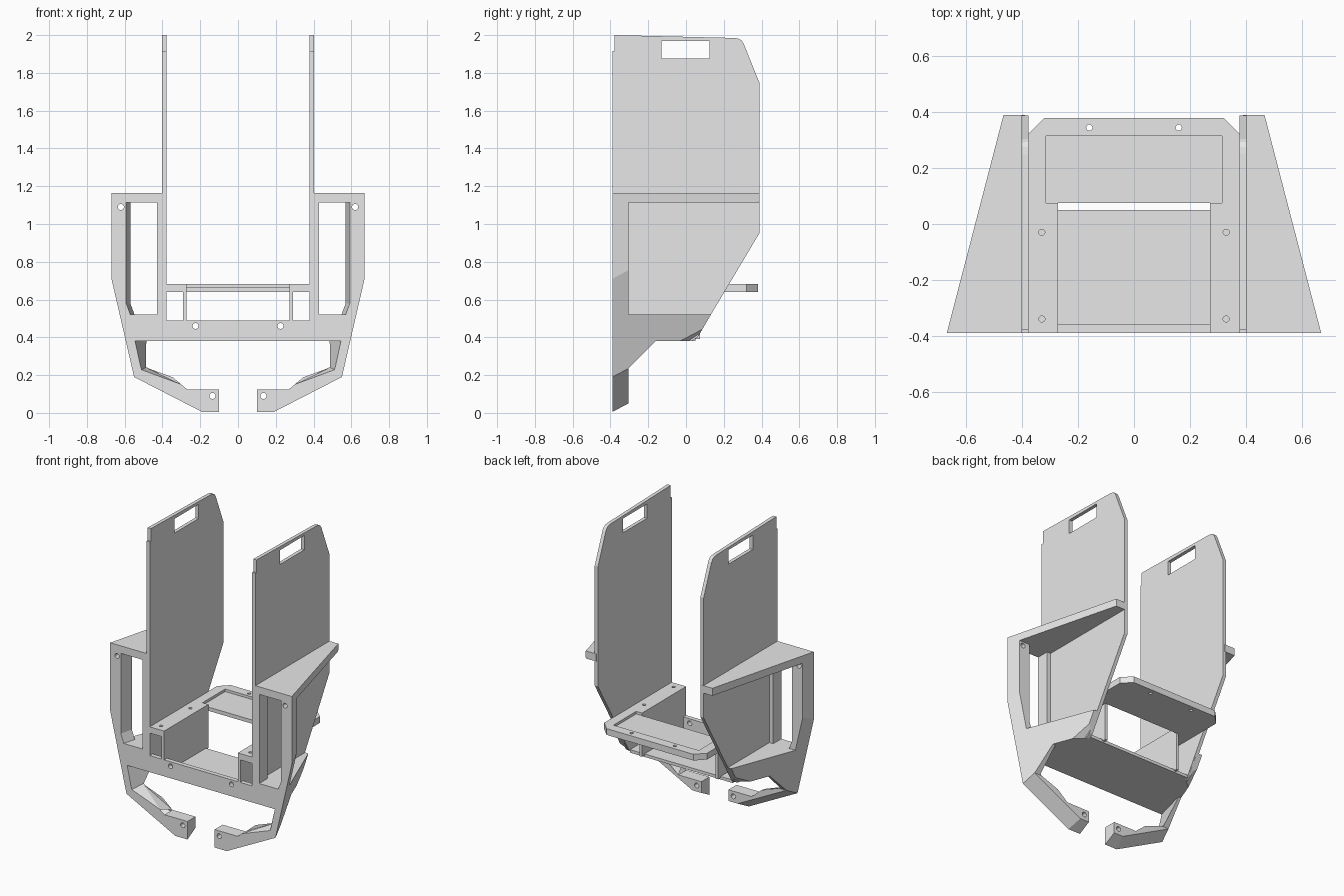
import bpy, bmesh, math
from mathutils import Matrix, Vector

if "Cube" in bpy.data.objects:
    bpy.data.objects.remove(bpy.data.objects["Cube"])

grey = bpy.data.materials.new("plain_grey")
grey.diffuse_color = (0.8, 0.8, 0.8, 1)
grey.use_nodes = True
grey.node_tree.nodes["Principled BSDF"].inputs["Base Color"].default_value = grey.diffuse_color


def new_object(name, bm):
    bmesh.ops.recalc_face_normals(bm, faces=bm.faces)
    me = bpy.data.meshes.new(name)
    bm.to_mesh(me)
    bm.free()
    me.materials.append(grey)
    ob = bpy.data.objects.new(name, me)
    bpy.context.collection.objects.link(ob)
    return ob


def loft(name, front, back):
    """Solid between two matching rings of 3D points."""
    bm = bmesh.new()
    a = [bm.verts.new(p) for p in front]
    b = [bm.verts.new(p) for p in back]
    n = len(a)
    bm.faces.new(a)
    bm.faces.new(b[::-1])
    for i in range(n):
        j = (i + 1) % n
        bm.faces.new((a[i], b[i], b[j], a[j]))
    return new_object(name, bm)


def prism(name, pts, axis, lo, hi):
    """Extrude a 2D outline along x, y or z."""
    def ring(d):
        return [{'x': (d, u, v), 'y': (u, d, v), 'z': (u, v, d)}[axis] for u, v in pts]
    return loft(name, ring(lo), ring(hi))


def box(name, x, y, z):
    return prism(name, [(x[0], y[0]), (x[1], y[0]), (x[1], y[1]), (x[0], y[1])], 'z', *z)


def drill(axis, centre, r, length):
    bm = bmesh.new()
    bmesh.ops.create_cone(bm, cap_ends=True, segments=20, radius1=r, radius2=r, depth=length)
    rot = {'x': Matrix.Rotation(math.pi / 2, 4, 'Y'),
           'y': Matrix.Rotation(math.pi / 2, 4, 'X'), 'z': Matrix()}[axis]
    bmesh.ops.transform(bm, matrix=Matrix.Translation(Vector(centre)) @ rot, verts=bm.verts)
    return new_object("drill", bm)


def boolean(ob, tool, op='DIFFERENCE'):
    """Apply a boolean and remove the tool."""
    m = ob.modifiers.new("cut", 'BOOLEAN')
    m.object, m.operation, m.solver = tool, op, 'EXACT'
    bpy.context.view_layer.update()
    me = bpy.data.meshes.new_from_object(ob.evaluated_get(bpy.context.evaluated_depsgraph_get()))
    ob.modifiers.clear()
    ob.data = me
    bpy.data.objects.remove(tool)


def mirror(ob):
    """Add the opposite side."""
    bm = bmesh.new()
    bm.from_mesh(ob.data)
    geo = bmesh.ops.duplicate(bm, geom=bm.verts[:] + bm.edges[:] + bm.faces[:])["geom"]
    for v in [g for g in geo if isinstance(g, bmesh.types.BMVert)]:
        v.co.x *= -1
    bmesh.ops.reverse_faces(bm, faces=[g for g in geo if isinstance(g, bmesh.types.BMFace)])
    bm.to_mesh(ob.data)
    bm.free()


Y0, Y1 = -0.39, 0.39       # front and back
TAPER, RISE = -0.26, 0.53  # how the outer shell narrows and lifts toward the back


def envelope(name):
    """Tapered outer shell of the right half."""
    pts = [(-0.1, 0.005, 0, 1), (0.19, 0.005, 1, 1), (0.55, 0.19, 1, 1),
           (0.67, 0.71, 1, 1), (0.67, 1.165, 1, 0), (-0.1, 1.165, 0, 0)]
    def ring(y):
        t = y - Y0
        return [(x + sx * TAPER * t, y, z + sz * RISE * t) for x, z, sx, sz in pts]
    return loft(name, ring(Y0), ring(Y1))


def tapered_cut(pts, ya, yb, rise):
    """Opening that follows the taper; flags mark which points move."""
    def ring(y):
        t = y - Y0
        return [(x + s * TAPER * t, y, z + r * rise * t) for x, z, s, r in pts]
    return loft("cutter", ring(ya), ring(yb))


def lower_opening():
    return tapered_cut([(-0.2, 0.125, 0, 0), (0.27, 0.125, 0, 0), (0.51, 0.228, 1, 1),
                        (0.545, 0.38, 1, 0), (-0.2, 0.38, 0, 0)], -0.45, -0.12, 0.15)


# Front frame with hooked lower arms
frame = envelope("front_frame")
boolean(frame, box("mask", (0.10, 1), (-1, -0.305), (-1, 2)), 'INTERSECT')
boolean(frame, lower_opening())
boolean(frame, box("cutter", (-1, 0.38), (-1, 1), (0.3799, 2)))
boolean(frame, tapered_cut([(0.43, 0.52, 0, 0), (0.57, 0.52, 1, 0), (0.592, 0.58, 1, 0),
                            (0.592, 1.115, 1, 0), (0.43, 1.115, 0, 0)], -0.45, -0.25, 0))
for x, z in ((0.62, 1.09), (0.135, 0.09)):
    boolean(frame, drill('y', (x, -0.35, z), 0.016, 0.3))
mirror(frame)

# Solid side blocks with a sloped brace behind each arm
block = envelope("side_block")
boolean(block, prism("mask", [(-0.31, 0.23), (-0.16, 0.38), (0.05, 0.38), (0.132, 0.52),
                              (-0.31, 0.52)], 'x', 0.385, 1), 'INTERSECT')
boolean(block, lower_opening())
mirror(block)

# Tapered shelves on top of the wings
shelf = envelope("wing_shelf")
boolean(shelf, box("mask", (0.39, 1), (-1, 1), (1.115, 2)), 'INTERSECT')
mirror(shelf)

# Tall side panels with hand slots
panel = prism("side_panel", [(-0.39, 0.38), (0.03, 0.38), (0.06, 0.40), (0.388, 0.95),
                             (0.388, 1.75), (0.305, 1.955), (0.293, 1.973), (0.275, 1.982),
                             (0.25, 1.985), (-0.378, 2.0), (-0.378, 1.915), (-0.39, 1.915)],
              'x', 0.378, 0.402)
boolean(panel, box("cutter", (0, 1), (-0.13, 0.125), (1.875, 1.97)))
mirror(panel)

# Thin lower deck and its front lip
box("lower_deck", (-0.38, 0.38), (Y0, 0.05), (0.38, 0.40))
lip = box("front_lip", (-0.38, 0.38), (Y0, -0.36), (0.38, 0.49))
for x in (-0.225, 0.225):
    boolean(lip, drill('y', (x, -0.37, 0.46), 0.016, 0.2))

# Inner channel walls
mirror(box("channel_wall", (0.272, 0.29), (Y0, 0.075), (0.39, 0.65)))

# Upper tray with front opening, shallow recess and screw holes
tray = prism("upper_tray", [(-0.38, Y0), (0.38, Y0), (0.38, 0.32), (0.32, 0.38),
                            (-0.32, 0.38), (-0.38, 0.32)], 'z', 0.64, 0.682)
boolean(tray, box("cutter", (-0.272, 0.272), (-1, 0.075), (0, 1)))
boolean(tray, box("cutter", (-0.315, 0.315), (0.0749, 0.315), (0.665, 1)))
for x, y in ((0.33, -0.03), (0.33, -0.34), (0.16, 0.345)):
    for s in (-1, 1):
        boolean(tray, drill('z', (s * x, y, 0.66), 0.011, 0.2))
